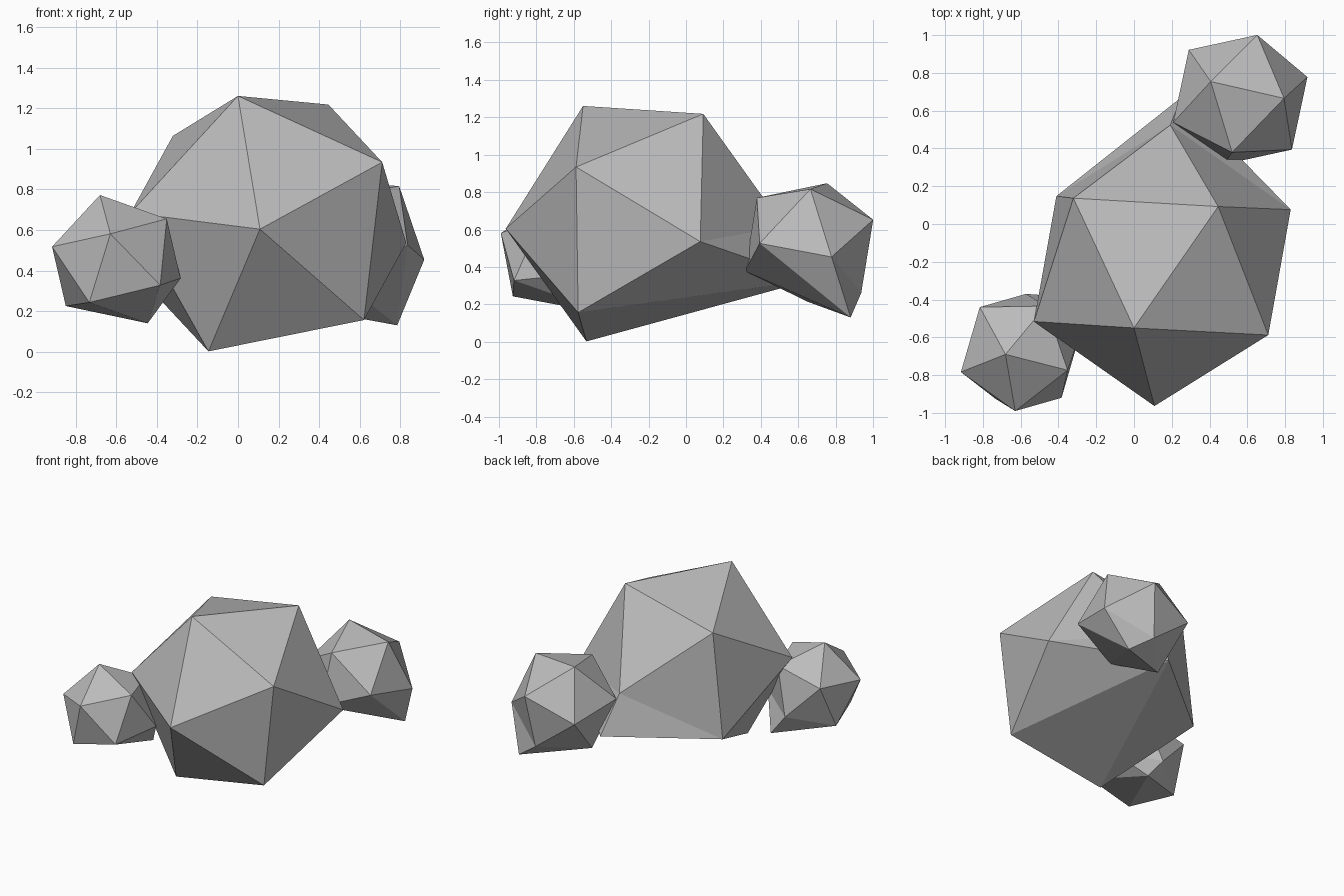
import bpy
import bmesh
from mathutils import Vector, Matrix

default_cube = bpy.data.objects.get("Cube")
if default_cube:
    bpy.data.objects.remove(default_cube, do_unlink=True)

# One plain stone colour
stone = bpy.data.materials.new("stone_grey")
stone.use_nodes = True
grey = (0.5, 0.5, 0.5, 1.0)
stone.diffuse_color = grey
shader = stone.node_tree.nodes["Principled BSDF"]
shader.inputs["Base Color"].default_value = grey
shader.inputs["Roughness"].default_value = 0.9


def make_rock(name, centre, radius, peak, shoulder, foot):
    """Twenty-sided rock: peak and shoulder are neighbouring corners that set
    its turn; the corner opposite the peak is dragged out to foot."""
    centre, peak, shoulder, foot = map(Vector, (centre, peak, shoulder, foot))

    # Local axes: z to the peak, x towards the shoulder
    z_axis = (peak - centre).normalized()
    arm = shoulder - centre
    x_axis = (arm - z_axis * arm.dot(z_axis)).normalized()
    y_axis = z_axis.cross(x_axis)
    turn = Matrix((x_axis, y_axis, z_axis)).transposed()

    bm = bmesh.new()
    bmesh.ops.create_icosphere(bm, subdivisions=1, radius=radius)
    bottom = min(bm.verts, key=lambda v: v.co.z)
    bottom.co = turn.inverted() @ (foot - centre)
    for v in bm.verts:
        v.co = turn @ v.co
    bmesh.ops.recalc_face_normals(bm, faces=bm.faces)

    mesh = bpy.data.meshes.new(name)
    bm.to_mesh(mesh)
    bm.free()
    mesh.materials.append(stone)
    rock = bpy.data.objects.new(name, mesh)
    rock.location = centre
    bpy.context.collection.objects.link(rock)
    return rock


# Large boulder in the middle
make_rock("large_boulder", centre=(0.15, -0.22, 0.61), radius=0.745,
          peak=(0, -0.55, 1.26), shoulder=(0.45, 0.1, 1.21),
          foot=(0.25, 0.67, 0.33))

# Small rock at the front right
make_rock("front_rock", centre=(-0.6, -0.68, 0.44), radius=0.342,
          peak=(-0.68, -0.69, 0.77), shoulder=(-0.63, -0.99, 0.585),
          foot=(-0.445, -0.38, 0.14))

# Medium rock at the back left
make_rock("back_rock", centre=(0.563, 0.658, 0.515), radius=0.38,
          peak=(0.405, 0.755, 0.85), shoulder=(0.795, 0.665, 0.815),
          foot=(0.785, 0.88, 0.13))
